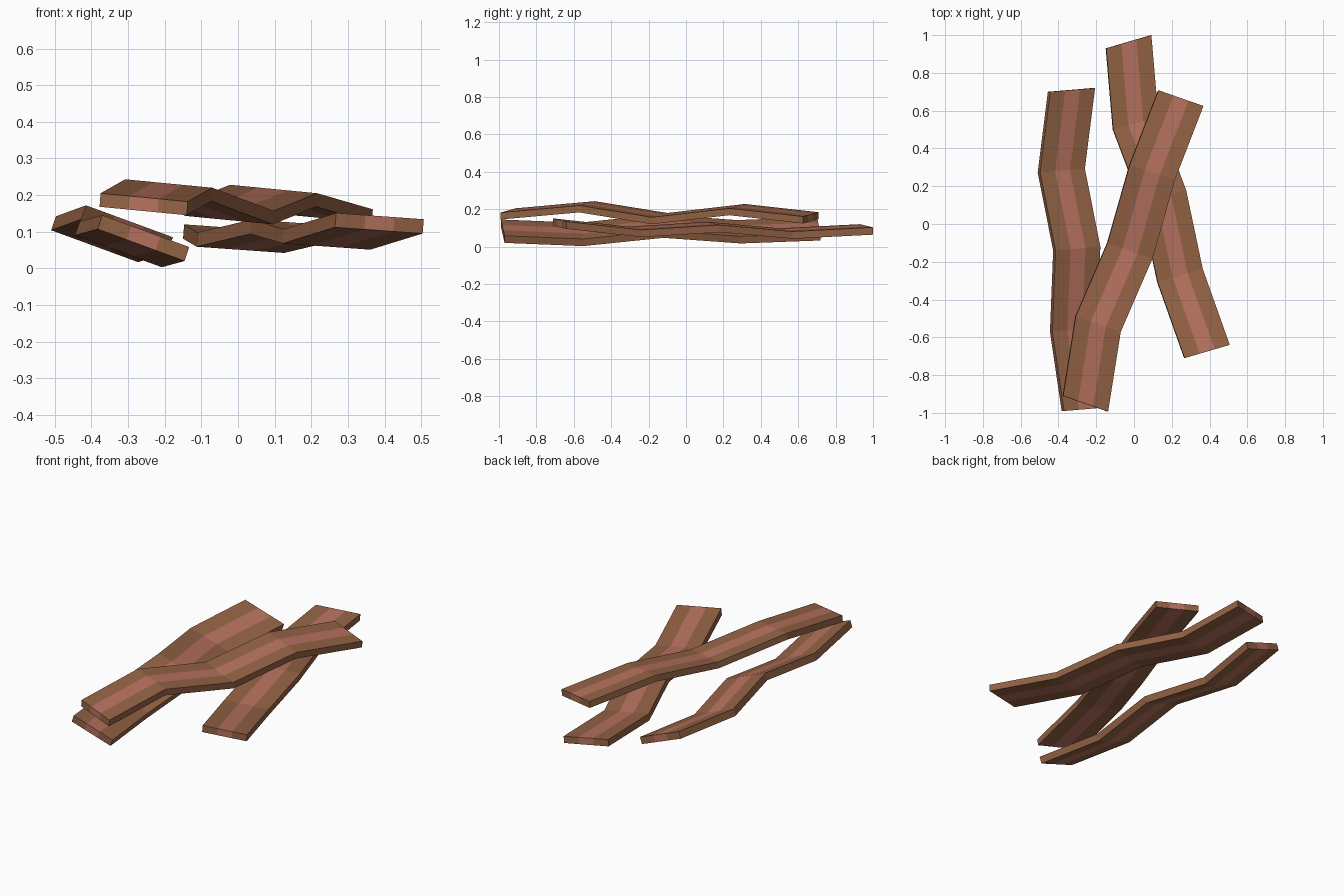
import bpy
from mathutils import Vector

if "Cube" in bpy.data.objects:
    bpy.data.objects.remove(bpy.data.objects["Cube"])


def material(name, color):
    m = bpy.data.materials.new(name)
    m.diffuse_color = (*color, 1)
    m.use_nodes = True
    m.node_tree.nodes["Principled BSDF"].inputs["Base Color"].default_value = m.diffuse_color
    return m


FAT = material("brown", (0.30, 0.125, 0.06))
LEAN = material("pink", (0.48, 0.17, 0.115))


def strip(name, left_edge, across, down):
    """Wavy slab: top-left edge path, vector across the width, vector through the thickness."""
    across, down = Vector(across), Vector(down)
    verts, faces, mats = [], [], []
    for p in left_edge:
        top = [Vector(p) + across * (i / 3) for i in range(4)]
        verts += top + [v + down for v in reversed(top)]
    n = len(left_edge)
    # lengthwise faces: three bands above and below, plain brown sides
    for s in range(n - 1):
        for i in range(8):
            j = (i + 1) % 8
            faces.append((s * 8 + i, s * 8 + j, s * 8 + 8 + j, s * 8 + 8 + i))
            mats.append(1 if i in (1, 5) else 0)
    # end caps
    for s in (0, n - 1):
        for i in range(3):
            f = [s * 8 + k for k in (i, 7 - i, 6 - i, i + 1)]
            faces.append(f if s == 0 else f[::-1])
            mats.append(1 if i == 1 else 0)
    me = bpy.data.meshes.new(name)
    me.from_pydata(verts, [], faces)
    me.materials.append(FAT)
    me.materials.append(LEAN)
    for poly, m in zip(me.polygons, mats):
        poly.material_index = m
    me.update()
    ob = bpy.data.objects.new(name, me)
    bpy.context.collection.objects.link(ob)
    return ob


# Strip lying across the other two
strip("top_strip",
      [(-0.375, -0.91, 0.205), (-0.308, -0.488, 0.243), (-0.14, -0.10, 0.18),
       (-0.022, 0.315, 0.228), (0.13, 0.708, 0.184)],
      (0.238, -0.083, -0.023), (-0.003, 0, -0.037))

# Right strip, running under the top one
strip("right_strip",
      [(0.268, -0.71, 0.151), (0.125, -0.307, 0.107), (0.037, 0.11, 0.133),
       (-0.11, 0.50, 0.098), (-0.147, 0.93, 0.12)],
      (0.239, 0.07, -0.017), (-0.003, 0, -0.039))

# Left strip, tilted sideways
strip("left_strip",
      [(-0.37, -0.99, 0.145), (-0.432, -0.57, 0.128), (-0.415, -0.14, 0.172),
       (-0.497, 0.273, 0.142), (-0.443, 0.70, 0.158)],
      (0.237, 0.02, -0.087), (-0.013, 0, -0.038))
